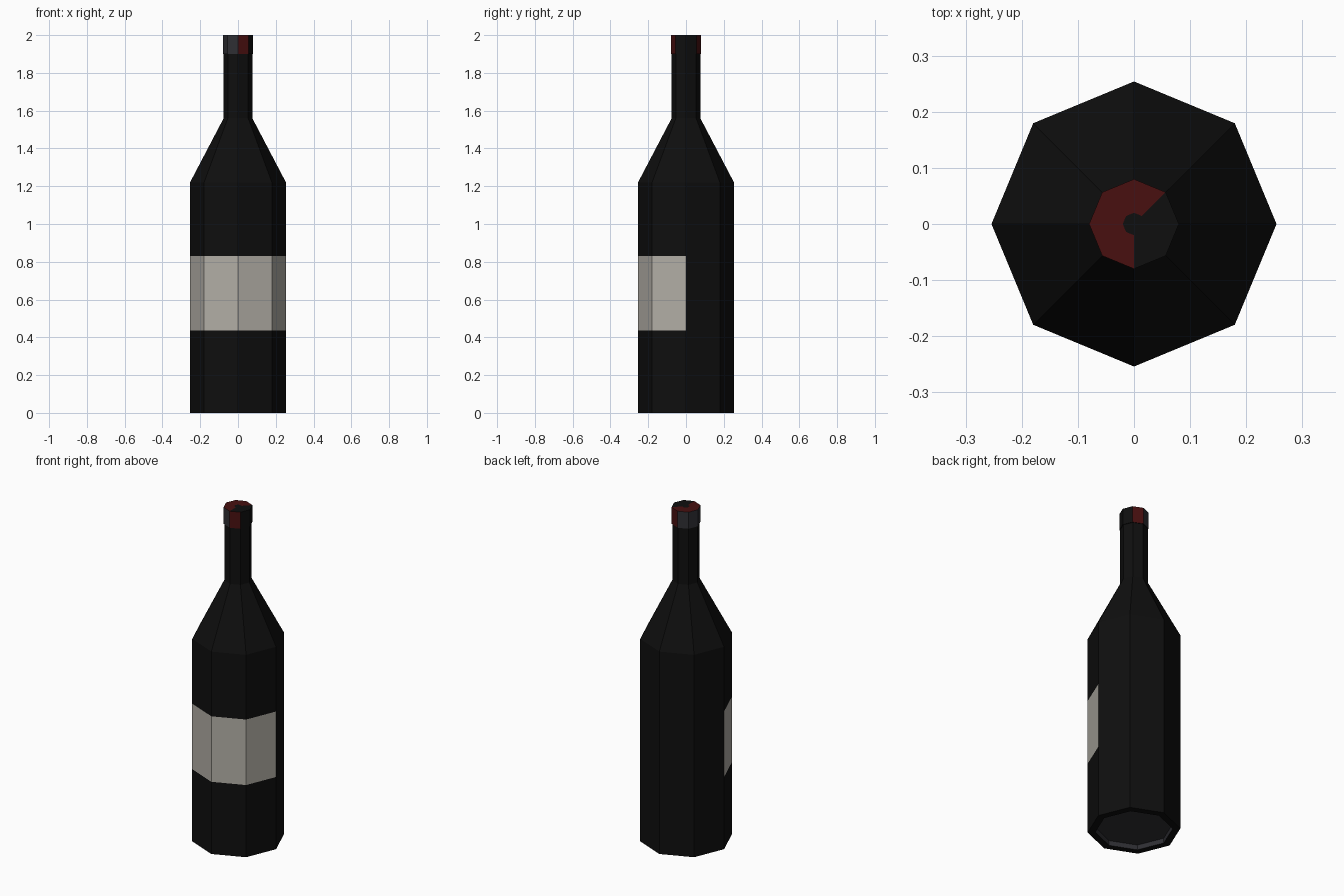
import bpy, bmesh, math

if "Cube" in bpy.data.objects:
    bpy.data.objects.remove(bpy.data.objects["Cube"])

SIDES = 8


def material(name, rgb):
    m = bpy.data.materials.new(name)
    m.diffuse_color = (*rgb, 1)
    m.use_nodes = True
    m.node_tree.nodes["Principled BSDF"].inputs["Base Color"].default_value = m.diffuse_color
    return m


BLACK, LABEL, RED, GREY = range(4)
MATS = [material("black_glass", (0.0045, 0.0045, 0.0045)),
        material("label_paper", (0.45, 0.43, 0.385)),
        material("dark_red", (0.065, 0.005, 0.005)),
        material("dark_grey", (0.028, 0.028, 0.034))]


def lathe(name, profile, rule):
    """Revolve (radius, z) points; rule(centre, angle, normal) picks the colour."""
    bm = bmesh.new()
    rings = []
    for r, z in profile:
        if r == 0:
            rings.append([bm.verts.new((0, 0, z))] * SIDES)
        else:
            rings.append([bm.verts.new((r * math.cos(2 * math.pi * i / SIDES),
                                        r * math.sin(2 * math.pi * i / SIDES), z))
                          for i in range(SIDES)])
    for a, b in zip(rings, rings[1:]):
        for i in range(SIDES):
            j = (i + 1) % SIDES
            # profile runs from bottom centre outward and up, so this faces out
            loop = list(dict.fromkeys((a[i], a[j], b[j], b[i])))
            bm.faces.new(loop)
    bm.normal_update()
    for f in bm.faces:
        c = f.calc_center_median()
        f.material_index = rule(c, math.degrees(math.atan2(c.y, c.x)) % 360, f.normal)
    me = bpy.data.meshes.new(name)
    bm.to_mesh(me)
    bm.free()
    for m in MATS:
        me.materials.append(m)
    ob = bpy.data.objects.new(name, me)
    bpy.context.collection.objects.link(ob)
    return ob


# Bottle: recessed base, body with front label band, shoulder, neck
def bottle_colour(c, angle, n):
    radius = math.hypot(c.x, c.y)
    if c.z < 0.05 and radius < 0.2:
        return GREY
    if 0.44 < c.z < 0.82 and c.y < 0:
        return LABEL
    return BLACK


lathe("bottle", [(0, 0.03), (0.212, 0.03), (0.212, 0), (0.254, 0), (0.254, 0.435),
                 (0.254, 0.83), (0.254, 1.22), (0.076, 1.56), (0.076, 1.9)],
      bottle_colour)


# Cap: patchwork of red, grey and black faces
def cap_colour(c, angle, n):
    if n.z > 0.5:
        return RED if 45 < angle < 270 and math.hypot(c.x, c.y) > 0.025 else BLACK
    if n.z < -0.5:
        return BLACK
    if 45 < angle < 90 or 270 < angle < 315:
        return RED
    return GREY if 90 < angle < 270 else BLACK


lathe("cap", [(0.076, 1.9), (0.08, 1.9), (0.08, 2.0), (0.02, 2.0), (0, 2.0)], cap_colour)
